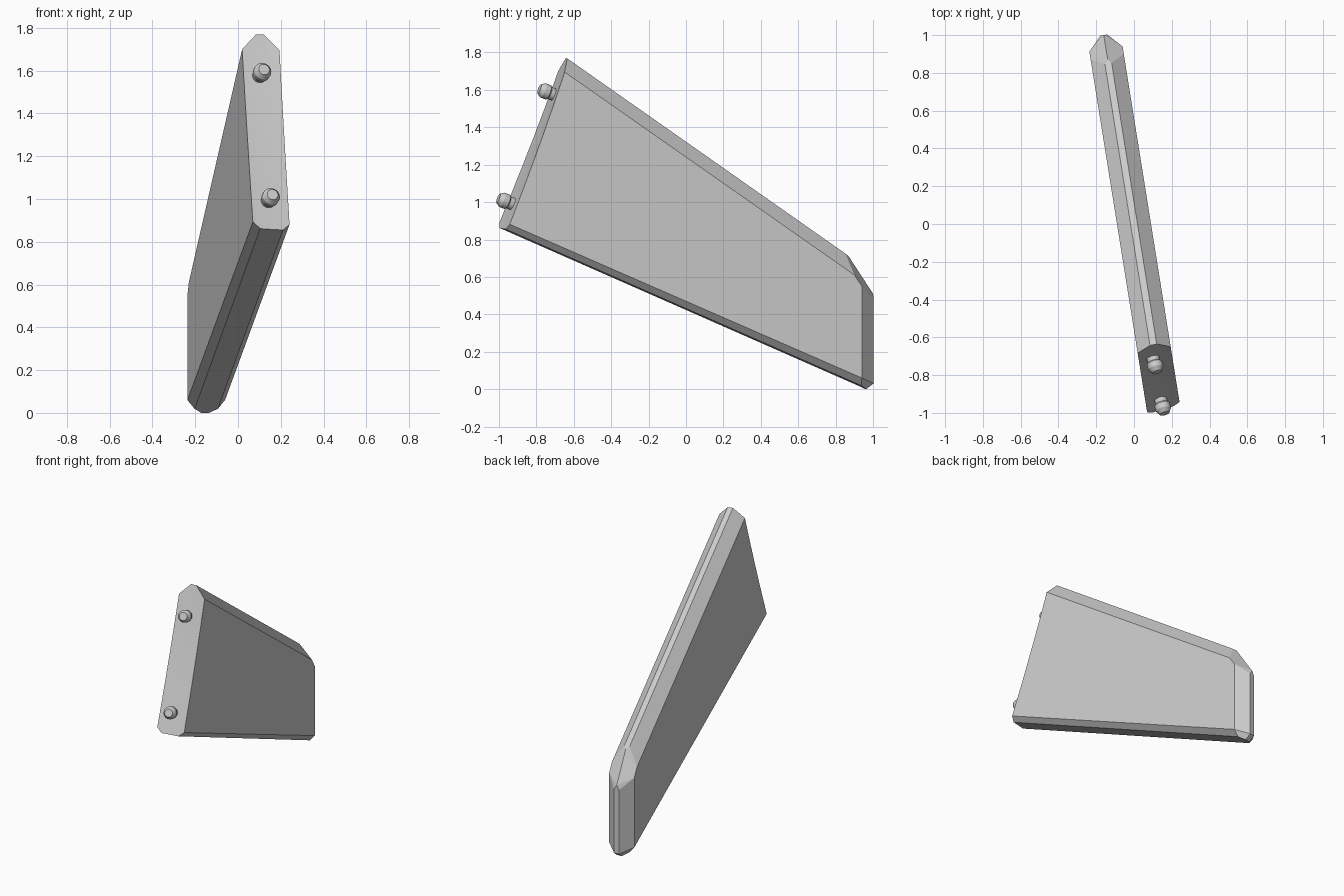
import bpy, bmesh, math
from mathutils import Vector, Matrix

if "Cube" in bpy.data.objects:
    bpy.data.objects.remove(bpy.data.objects["Cube"], do_unlink=True)

grey = bpy.data.materials.new("light_grey")
grey.use_nodes = True
grey.diffuse_color = (0.6, 0.6, 0.6, 1)
grey.node_tree.nodes["Principled BSDF"].inputs["Base Color"].default_value = (0.6, 0.6, 0.6, 1)

HALF = 0.089                # half thickness of the fin
YAW = math.radians(9.1)     # turn of the fin about z


def add_object(name, bm):
    bmesh.ops.recalc_face_normals(bm, faces=bm.faces)
    mesh = bpy.data.meshes.new(name)
    bm.to_mesh(mesh)
    bm.free()
    mesh.materials.append(grey)
    obj = bpy.data.objects.new(name, mesh)
    bpy.context.collection.objects.link(obj)
    return obj


def smooth(obj, degrees):
    bpy.ops.object.select_all(action="DESELECT")
    obj.select_set(True)
    bpy.context.view_layer.objects.active = obj
    bpy.ops.object.shade_smooth_by_angle(angle=math.radians(degrees))


def root_y(x, z):
    """Curved mounting surface at the root of the fin."""
    x, z = x - 0.125, z - 1.29
    return -0.81 + 0.28 * x + 0.393 * z - 0.2 * x * z - 0.05 * z * z - 0.39 * x * x


# Fin: rim outline (along, height, half width) and matching side-face corners
top, upper, lower = (-1.1, 1.992), (0.898, 0.61), (0.938, 0.55)
heel, bottom = (0.938, 0.06), (-1.1, 0.938)
outline = [
    ((-1.1, 2.083, 0.018), top),
    ((0.86, 0.725, 0.018), upper),
    ((0.881, 0.71, 0), upper),
    ((1.013, 0.51, 0), lower),
    ((1.013, 0.48, 0.018), lower),
    ((1.013, 0.03, 0.018), heel),
    ((0.973, 0, 0.018), heel),
    ((0.94, 0.019, 0.055), heel),
    ((-1.1, 0.905, 0.055), bottom),
]
bm = bmesh.new()
rings = []
for side in (-1, 1):
    rim = [bm.verts.new((side * w, u, z)) for (u, z, w), _ in outline]
    face = [bm.verts.new((side * HALF, u, z)) for _, (u, z) in outline]
    rings += [rim, face] if side > 0 else [face, rim]
count = len(outline)
for a, b in zip(rings, rings[1:]):
    for i in range(count):
        j = (i + 1) % count
        bm.faces.new((a[i], a[j], b[j], b[i]))
bm.faces.new(rings[0])
bm.faces.new(rings[-1])
bmesh.ops.remove_doubles(bm, verts=bm.verts, dist=0.0005)
bmesh.ops.rotate(bm, verts=bm.verts, matrix=Matrix.Rotation(YAW, 3, "Z"))
fin = add_object("fin", bm)

# Cutter that carves the curved root
bm = bmesh.new()
bmesh.ops.create_grid(bm, x_segments=6, y_segments=12, size=1)
for v in bm.verts:
    x, z = 0.125 + 0.35 * v.co.x, 1.35 + 0.9 * v.co.y
    v.co = (x, root_y(x, z), z)
extruded = bmesh.ops.extrude_face_region(bm, geom=bm.faces[:])["geom"]
for v in extruded:
    if isinstance(v, bmesh.types.BMVert):
        v.co.y = -2
cutter = add_object("root_cutter", bm)
cutter.hide_render = True
cut = fin.modifiers.new("root_cut", "BOOLEAN")
cut.operation, cut.solver, cut.object = "DIFFERENCE", "EXACT", cutter
bpy.context.view_layer.objects.active = fin
bpy.ops.object.modifier_apply(modifier=cut.name)
bpy.data.objects.remove(cutter, do_unlink=True)
smooth(fin, 8)

# Mounting pegs, turned from a short profile (radius, length)
peg_profile = [(0.034, -0.03), (0.034, 0.025), (0.041, 0.032), (0.041, 0.062), (0.026, 0.085)]
axis = Vector((0.26, -0.9, 0.36)).to_track_quat("Z", "Y").to_matrix().to_4x4()
for name, x, z in (("upper_peg", 0.1, 1.575), ("lower_peg", 0.14, 0.99)):
    bm = bmesh.new()
    loops = [[bm.verts.new((r * math.cos(t), r * math.sin(t), h))
              for t in (math.tau * k / 24 for k in range(24))] for r, h in peg_profile]
    for a, b in zip(loops, loops[1:]):
        for k in range(24):
            bm.faces.new((a[k], a[k - 1], b[k - 1], b[k]))
    bm.faces.new(loops[0])
    bm.faces.new(loops[-1])
    bm.transform(Matrix.Translation((x, root_y(x, z), z)) @ axis)
    smooth(add_object(name, bm), 30)
